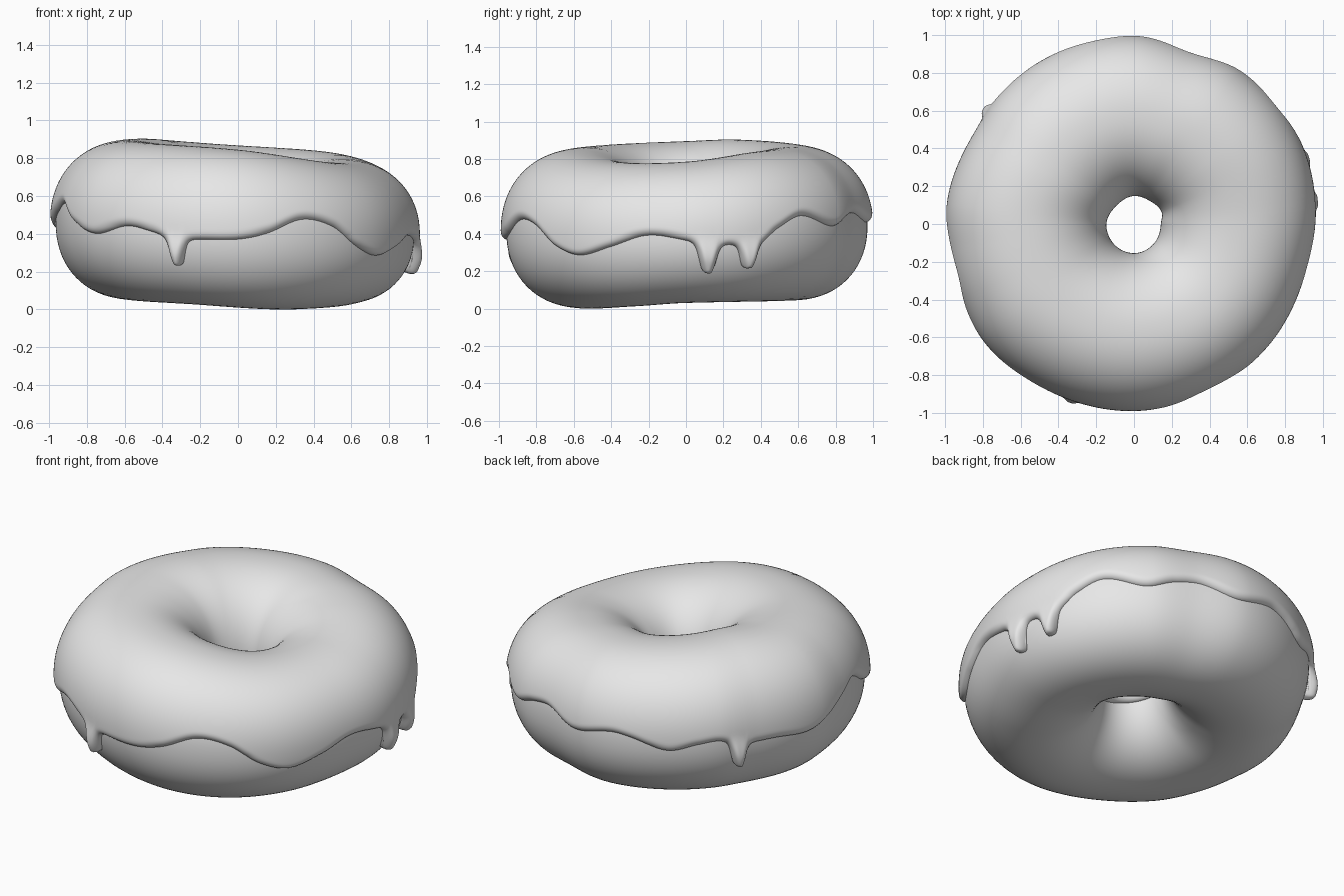
import bpy, math
from mathutils import kdtree

if "Cube" in bpy.data.objects:
    bpy.data.objects.remove(bpy.data.objects["Cube"])

# Hand-shaped profiles: (angle in degrees, value) around the ring
OUTER = [(6, .967), (27, .985), (56, .99), (72, .968), (90, 1.0), (116, .995), (136, .99), (150, .975),
         (174, .997), (188, .987), (203, .995), (219, 1.01), (243, .993), (271, .99), (296, .972), (318, .96), (344, .945)]
INNER = [(0, .142), (24, .159), (55, .148), (90, .148), (135, .134), (180, .146), (208, .148), (270, .154), (319, .147)]
TOP = [(0, .785), (40, .835), (90, .868), (150, .903), (180, .895), (225, .875), (270, .845), (320, .782)]
BOTTOM = [(0, .03), (90, .045), (140, .058), (180, .055), (240, .03), (290, .0), (330, .012)]
EDGE = [(0, .365), (7, .345), (14, .345), (21, .345), (26, .37), (31, .43), (40, .495), (54, .44), (64, .49), (73, .51),
        (86, .46), (100, .5), (107, .485), (119, .425), (129, .46), (136, .475), (147, .44), (156, .436), (170, .425),
        (186, .515), (197, .56), (207, .47), (220, .40), (233, .44), (242, .41), (250, .37), (256, .37), (270, .37),
        (279, .40), (291, .475), (302, .44), (312, .335), (322, .285), (334, .33), (347, .39)]
# Drips: (angle, depth, half width)
DRIPS = [(7.2, .145, .052), (20.8, .12, .05), (142.5, .14, .045), (250.3, .13, .044)]
THICK, POWER = .03, 2.15


def wave(table, deg):
    """Smooth periodic interpolation of an angle table."""
    n = len(table)
    deg = (deg - table[0][0]) % 360 + table[0][0]
    i = max(k for k in range(n) if table[k][0] <= deg + 1e-9)

    def p(k):
        return table[k % n][0] + 360 * (k // n), table[k % n][1]
    (x0, y0), (x1, y1), (x2, y2), (x3, y3) = p(i - 1), p(i), p(i + 1), p(i + 2)
    h = x2 - x1
    m1, m2 = (y2 - y0) / (x2 - x0) * h, (y3 - y1) / (x3 - x1) * h
    s = (deg - x1) / h
    return ((2*s**3 - 3*s*s + 1) * y1 + (s**3 - 2*s*s + s) * m1
            + (3*s*s - 2*s**3) * y2 + (s**3 - s*s) * m2)


def section(deg):
    """Dough cross-section: centre radius, centre height, half width, half height."""
    ro, ri = wave(OUTER, deg) - THICK, wave(INNER, deg) + THICK
    zt, zb = wave(TOP, deg) - THICK, wave(BOTTOM, deg)
    return (ro + ri) / 2, (zt + zb) / 2, (ro - ri) / 2, (zt - zb) / 2


def spow(v):
    return math.copysign(abs(v) ** (2 / POWER), v)


def point(deg, sec, t, off=0):
    rc, zc, a, b = sec
    r = rc + (a + off) * spow(math.cos(t))
    th = math.radians(deg)
    return r * math.cos(th), r * math.sin(th), zc + (b + off) * spow(math.sin(t))


def drip_shape(deg, drip):
    u = abs((deg - drip[0] + 180) % 360 - 180) * math.pi / 180 * .96
    return 1 / (1 + (u / drip[2]) ** 5)


def grid_object(name, verts, cols, rows, closed, mat):
    """Skin a ring of columns; closed joins the last row to the first."""
    faces = []
    for i in range(cols):
        j = (i + 1) % cols
        for k in range(rows if closed else rows - 1):
            m = (k + 1) % rows
            faces.append((i*rows + k, j*rows + k, j*rows + m, i*rows + m))
    me = bpy.data.meshes.new(name)
    me.from_pydata(verts, [], faces)
    me.materials.append(mat)
    me.shade_smooth()
    ob = bpy.data.objects.new(name, me)
    bpy.context.collection.objects.link(ob)
    return ob


grey = bpy.data.materials.new("plain grey")
grey.diffuse_color = (.8, .8, .8, 1)
grey.use_nodes = True
grey.node_tree.nodes["Principled BSDF"].inputs["Base Color"].default_value = grey.diffuse_color

# Dough ring
C, R = 180, 72
verts = []
for i in range(C):
    d = i * 360 / C
    s = section(d)
    verts += [point(d, s, 2 * math.pi * k / R) for k in range(R)]
grid_object("dough", verts, C, R, True, grey)

# Icing: lower edge of every column, with drips
C, R = 900, 80
T_IN = math.radians(189)
cols = []
for i in range(C):
    d = i * 360 / C
    s = section(d)
    base = wave(EDGE, d)
    z = base - sum(q[1] * drip_shape(d, q) for q in DRIPS)
    q = (z - s[1]) / s[3]
    t = math.asin(math.copysign(abs(q) ** (POWER / 2), q))
    cols.append((d, s, base, t))

# Edge samples used to round the icing lip
SUB = 6
tree = kdtree.KDTree((C + 60) * SUB)
for i in range(-30, C + 30):
    t0, t1 = cols[i % C][3], cols[(i + 1) % C][3]
    for k in range(SUB):
        f = k / SUB
        tree.insert(((i + f) * 2 * math.pi / C * .96, (t0 + (t1 - t0) * f) * .41, 0), (i + 30) * SUB + k)
tree.balance()

verts = []
for i, (d, s, base, t0) in enumerate(cols):
    bump = sum(drip_shape(d, q) for q in DRIPS)
    for k in range(R):
        u = k / (R - 1)
        t = t0 + (T_IN - t0) * u * u * (3 - 2 * u)
        dist = 0 if k in (0, R - 1) else (T_IN - t) * .38
        if 0 < k < R - 1 and t < t0 + .9:
            dist = min(dist, tree.find((i * 2 * math.pi / C * .96, t * .41, 0))[2])
        lip = math.sqrt(max(0, 1 - (1 - min(dist / .04, 1)) ** 2))
        z = s[1] + s[3] * spow(math.sin(t))
        low = min(1, max(0, (base + .05 - z) / .13)) if t < 1 else 0
        low = low * low * (3 - 2 * low)
        verts.append(point(d, s, t, -.01 + (THICK + .01 + .03 * bump * low) * lip))
grid_object("icing", verts, C, R, False, grey)
